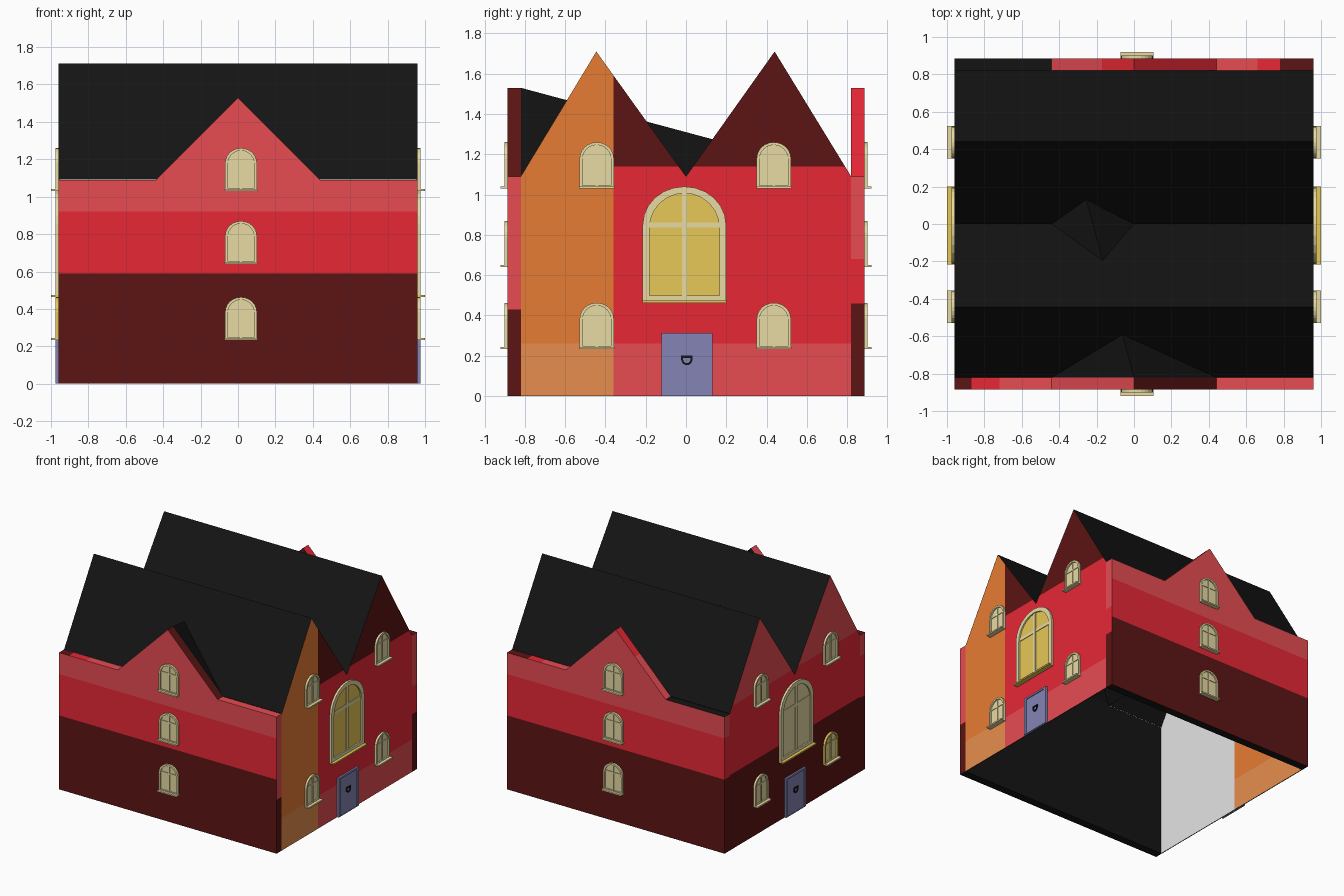
import bpy, bmesh, math
from mathutils import Vector

if "Cube" in bpy.data.objects:
    bpy.data.objects.remove(bpy.data.objects["Cube"])

# ---- colours (linear) ----
COLOURS = {
    "dark_red": (.107, .007, .007), "red": (1, .026, .044), "rose": (1, .09, .107),
    "orange": (1, .253, .042), "light_orange": (1, .335, .096), "cream": (1, .88, .46),
    "yellow": (1, .725, .12), "slate_blue": (.228, .228, .46), "black": (.007, .007, .007),
    "grey": (.78, .78, .78)}
MATS = {}
for n, c in COLOURS.items():
    MATS[n] = bpy.data.materials.new(n)
    MATS[n].diffuse_color = (*c, 1)
NAMES = list(COLOURS)

W, D, T = .96, .885, .065          # half width, half depth, front/back wall thickness
EAVE, RIDGE, IN = 1.09, 1.71, .82


def finish(name, bm, colour):
    """colour is a material name or a rule(centre, normal) giving one"""
    me = bpy.data.meshes.new(name)
    used = [colour] if isinstance(colour, str) else NAMES
    for n in used:
        me.materials.append(MATS[n])
    bm.normal_update()
    if not isinstance(colour, str):
        for f in bm.faces:
            f.material_index = NAMES.index(colour(f.calc_center_median(), f.normal))
    bm.to_mesh(me)
    bm.free()
    ob = bpy.data.objects.new(name, me)
    bpy.context.collection.objects.link(ob)
    return ob


def place(side, u, v, d):
    """wall coordinates: along the wall, height, distance outwards"""
    return {"front": (u, -D - d, v), "back": (u, D + d, v),
            "right": (W + d, u, v), "left": (-W - d, u, v)}[side]


def prism(name, side, pts, d0, d1, colour, cuts=(), hole=None):
    """extrude a profile on a wall, optionally as a ring, then cut it along planes"""
    bm = bmesh.new()

    def loop(p, d):
        return [bm.verts.new(place(side, u, v, d)) for u, v in p]
    a, b = loop(pts, d0), loop(pts, d1)
    n = len(pts)

    def strip(p, q):
        for i in range(n):
            j = (i + 1) % n
            bm.faces.new((p[i], p[j], q[j], q[i]))
    strip(a, b)
    if hole:
        c, e = loop(hole, d0), loop(hole, d1)
        strip(b, e)
        strip(e, c)
        strip(c, a)
    else:
        bm.faces.new(a)
        bm.faces.new(b)
    bmesh.ops.recalc_face_normals(bm, faces=bm.faces)
    if cuts:
        bmesh.ops.triangulate(bm, faces=bm.faces)
    for axis, value in cuts:
        no = Vector([float(k == axis) for k in "xyz"])
        bmesh.ops.bisect_plane(bm, geom=bm.verts[:] + bm.edges[:] + bm.faces[:], dist=1e-5,
                               plane_co=no * value, plane_no=no)
    return finish(name, bm, colour)


def rect(u0, u1, v0, v1):
    return [(u0, v0), (u1, v0), (u1, v1), (u0, v1)]


def arch(u, v0, v1, half, rise, n=12):
    top = [(u + half * math.cos(math.pi * i / n), v1 - rise + rise * math.sin(math.pi * i / n))
           for i in range(n + 1)]
    return [(u - half, v0), (u + half, v0)] + top


# ---- front and back walls with a central gable ----
def bands(z, low, high):
    return "dark_red" if z < low else "red" if z < high else "rose"


def end_wall_rule(c, n):
    front = c.y < 0
    if n.y * c.y > 0 and abs(n.y) > .5:
        return bands(c.z, .59, .92)
    if abs(n.y) > .5:
        return "dark_red" if c.z > EAVE else "black"
    if n.z < -.5:
        return "black"
    if abs(n.x) > .9:
        if c.x < 0:
            return bands(c.z, .59, .92)
        return bands(c.z, .43, .43) if front else bands(c.z, .46, .68)
    if front:
        if c.x < 0:
            return bands(c.x, -.87, -.72)
        return "dark_red" if c.x < .44 else "rose"
    if c.x < -.17:
        return "black" if c.x < -.44 else "rose"
    return "red" if c.x < .44 else bands(-c.x, -.78, -.66)


gable = [(-W, 0), (W, 0), (W, EAVE), (.44, EAVE), (0, 1.53), (-.44, EAVE), (-W, EAVE)]
cuts = [("z", z) for z in (.43, .46, .59, .68, .92, EAVE)]
cuts += [("x", x) for x in (-.87, -.72, -.44, -.17, 0, .44, .66, .78)]
for side in ("front", "back"):
    prism(side + "_wall", side, gable, -T, 0, end_wall_rule, cuts)


# ---- side walls with twin gables ----
def side_wall_rule(c, n):
    if abs(n.x) < .5:
        return "black"
    if c.x < 0:
        if n.x > 0:                        # inside face
            if c.y < .035:
                return "grey"
            return "light_orange" if c.z < .26 else "orange"
        return bands(c.z, .6, 1.14)
    if c.y < -.36:
        return "light_orange" if c.z < .26 else "orange"
    return "rose" if c.z < .26 else "red" if c.z < 1.14 else "dark_red"


zigzag = [(IN, EAVE), (.44, RIDGE), (0, EAVE), (-.445, RIDGE), (-IN, EAVE)]
cuts = [("z", z) for z in (.26, .6, 1.14)] + [("y", -.36), ("y", .035)]
for side in ("left", "right"):
    prism(side + "_wall", side, [(-IN, 0), (IN, 0)] + zigzag, -.006, 0, side_wall_rule, cuts)

# ---- twin roof ----
bm = bmesh.new()
rows = [[bm.verts.new((x, y, z + .001)) for x in (-W, W)] for y, z in reversed(zigzag)]
for p, q in zip(rows, rows[1:]):
    bm.faces.new((p[0], p[1], q[1], q[0]))
finish("main_roof", bm, "black")

# ---- slanting roof behind the front gable ----
bm = bmesh.new()
peak, l, r, tail = [bm.verts.new(p) for p in
                    ((0, -IN, 1.53), (-.44, -IN, EAVE), (.44, -IN, EAVE), (-.44, IN, EAVE))]
bm.faces.new((peak, tail, l))
bm.faces.new((peak, r, tail))
finish("gable_roof", bm, "black")


# ---- windows ----
def window(name, side, u, v0, v1, half, rise, pane="cream", frame="cream", sill="cream"):
    b = half * .16
    prism(name + "_frame", side, arch(u, v0, v1, half, rise), 0, .016, frame,
          hole=arch(u, v0 + b, v1 - b, half - b, rise - b * .5))
    prism(name + "_pane", side, arch(u, v0 + b, v1 - b, half - b, rise - b * .5), 0, .005, pane)
    m = half * .06
    bar = v0 + (v1 - v0) * .67
    prism(name + "_mullion", side, rect(u - m, u + m, v0 + b, v1 - b), .004, .011, frame)
    prism(name + "_crossbar", side, rect(u - half + b, u + half - b, bar - m, bar + m),
          .004, .010, frame)
    out = .04 if side in ("left", "right") else .035
    prism(name + "_sill", side, rect(u - half - .002, u + half + .002, v0 - .002, v0 + .009),
          0, out, sill)


for side in ("front", "back"):
    for i, z in enumerate((.235, .642, 1.032)):
        window(f"{side}_window_{i}", side, .016, z, z + .228, .085, .08)
for side in ("left", "right"):
    for i, y in enumerate((-.443, .436)):
        for j, z in enumerate((.235, 1.032)):
            gold = side == "left" and i == 0 and j == 0
            window(f"{side}_window_{i}{j}", side, y, z, z + .228, .085, .08,
                   frame="yellow" if gold else "cream")
    window(side + "_large_window", side, -.008, .465, 1.04, .207, .19,
           pane="yellow" if side == "right" else "cream", sill="yellow")

    # ---- door with a D-shaped knocker ----
    prism(side + "_door_frame", side, rect(-.122, .132, 0, .312), 0, .015, "slate_blue",
          hole=rect(-.1, .108, 0.002, .298))
    prism(side + "_door", side, rect(-.1, .108, 0, .298), 0, .009, "slate_blue")
    prism(side + "_door_knocker", side,
          [(u, .36 - v) for u, v in arch(.004, .16, .207, .028, .03)], .008, .016, "black",
          hole=[(u, .36 - v) for u, v in arch(.004, .17, .197, .018, .02)])

for m in bpy.data.materials:
    if m.users and not m.is_grease_pencil:
        m.use_nodes = True
        m.node_tree.nodes["Principled BSDF"].inputs["Base Color"].default_value = m.diffuse_color
